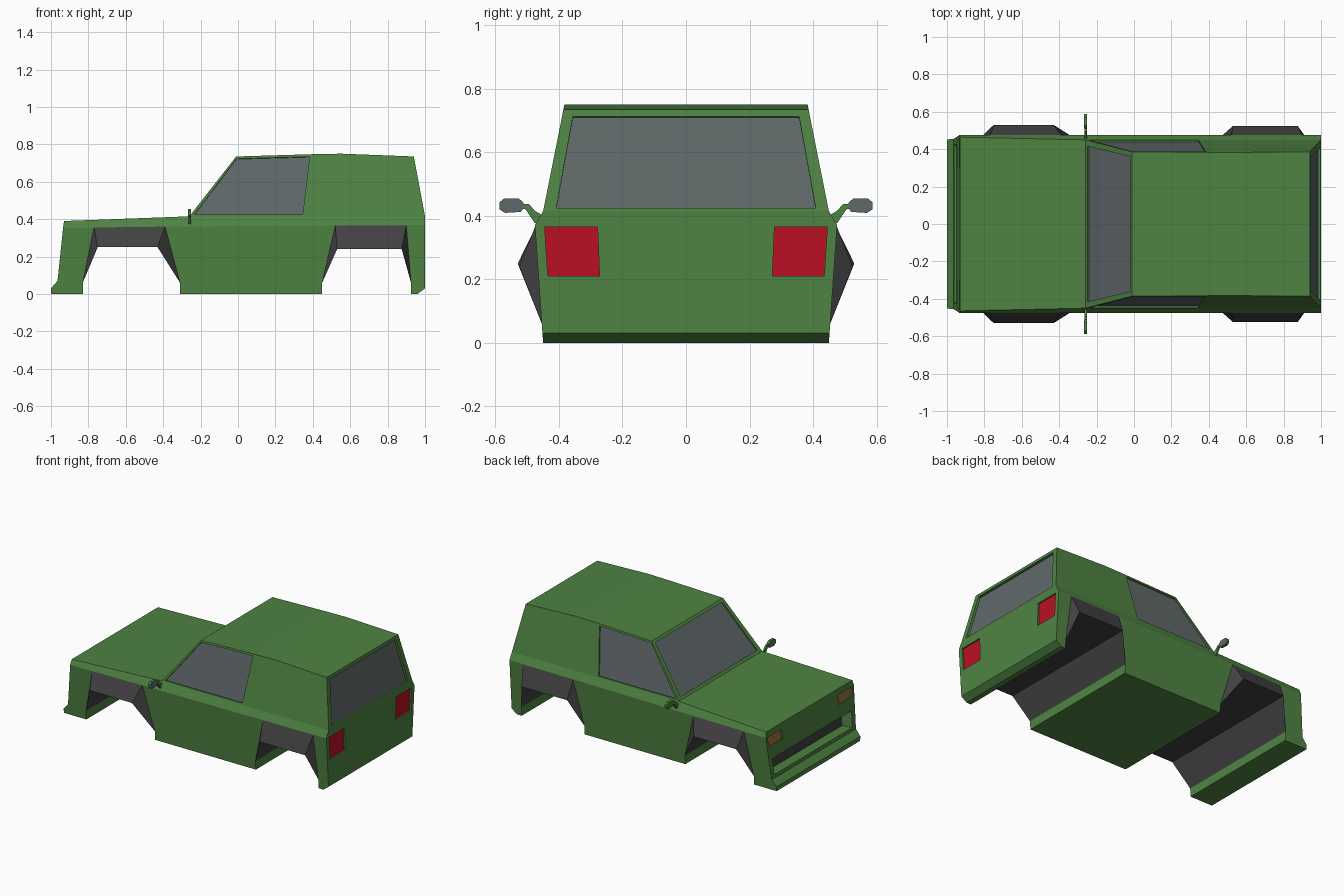
import bpy
import bmesh
from mathutils import Vector

cube = bpy.data.objects.get("Cube")
if cube:
    bpy.data.objects.remove(cube, do_unlink=True)


def material(name, rgb):
    m = bpy.data.materials.new(name)
    m.use_nodes = True
    m.diffuse_color = (*rgb, 1)
    m.node_tree.nodes["Principled BSDF"].inputs["Base Color"].default_value = (*rgb, 1)
    return m


MATS = [
    material("green paint", (0.078, 0.228, 0.055)),
    material("grey glass", (0.118, 0.14, 0.143)),
    material("dark plastic", (0.055, 0.052, 0.055)),
    material("red lamp", (0.5, 0.005, 0.018)),
    material("amber lamp", (0.32, 0.18, 0.04)),
]
GREEN, GLASS, DARK, RED, AMBER = range(5)


def width(z):
    """Half width of the body at height z."""
    if z <= 0.37:
        return 0.45 + 0.07 * z
    if z <= 0.415:
        return 0.476 - 0.58 * (z - 0.37)
    return 0.45 - 0.2 * (z - 0.415)


def side(x, z):
    return Vector((x, -width(z), z))


def face(bm, pts, mat=GREEN):
    bm.faces.new([bm.verts.new(p) for p in pts]).material_index = mat


def strip(bm, pts, mat=GREEN):
    """Bridge a path on the side to the centre plane."""
    for p, q in zip(pts, pts[1:]):
        face(bm, [p, (p.x, 0, p.z), (q.x, 0, q.z), q], mat)


def panel(bm, corners, us, vs, cells, depth):
    """Four-cornered panel cut in a grid, with some cells sunk and coloured."""
    a, b, c, d = corners
    inward = -(b - a).cross(d - a).normalized() * depth
    us, vs = [0, *us, 1], [0, *vs, 1]

    def at(u, v):
        return a.lerp(b, u).lerp(d.lerp(c, u), v)

    for i in range(len(us) - 1):
        for j in range(len(vs) - 1):
            quad = [at(us[i], vs[j]), at(us[i + 1], vs[j]),
                    at(us[i + 1], vs[j + 1]), at(us[i], vs[j + 1])]
            if (i, j) not in cells:
                face(bm, quad)
                continue
            sunk = [p + inward for p in quad]
            face(bm, sunk, cells[i, j])
            for k in range(4):
                n = (k + 1) % 4
                face(bm, [quad[k], quad[n], sunk[n], sunk[k]])


def prism(bm, pts, x0, x1, end_mat=GREEN):
    """Extrude a (y, z) outline along x."""
    back = [Vector((x0, y, z)) for y, z in pts]
    front = [Vector((x1, y, z)) for y, z in pts]
    face(bm, front, end_mat)
    face(bm, back[::-1])
    for k in range(len(pts)):
        n = (k + 1) % len(pts)
        face(bm, [back[k], back[n], front[n], front[k]])


def finish(bm, name, mirrored=False):
    bmesh.ops.remove_doubles(bm, verts=bm.verts, dist=0.0002)
    mesh = bpy.data.meshes.new(name)
    bm.to_mesh(mesh)
    bm.free()
    for m in MATS:
        mesh.materials.append(m)
    ob = bpy.data.objects.new(name, mesh)
    bpy.context.collection.objects.link(ob)
    if mirrored:
        mod = ob.modifiers.new("mirror", "MIRROR")
        mod.use_axis = (False, True, False)
    return ob


def across(x, z, flip):
    """Pair of points on both sides at one height."""
    p = side(x, z)
    q = Vector((p.x, -p.y, p.z))
    return (q, p) if flip else (p, q)


def cross_panel(name, low, high, us, vs, cells, depth, flip):
    bm = bmesh.new()
    a, b = across(*low, flip)
    d, c = across(*high, flip)
    panel(bm, (a, b, c, d), us, vs, cells, depth)
    finish(bm, name)


# Wheel arch openings: foot, upper corners, foot
front_arch = [side(-0.83, 0.06), side(-0.77, 0.355), side(-0.39, 0.36), side(-0.31, 0.06)]
rear_arch = [side(0.45, 0.06), side(0.52, 0.365), side(0.90, 0.365), side(0.925, 0.06)]

# Lower body sides, floor and bumper edges
bm = bmesh.new()
nose = [side(-0.965, 0.07), side(-1, 0.03), side(-1, 0), side(-0.83, 0), front_arch[0]]
sill = [front_arch[3], side(-0.31, 0), side(0.45, 0), rear_arch[0]]
tail = [rear_arch[3], side(0.925, 0), side(0.96, 0), side(1, 0.03)]
belt_front, belt_rear = side(-0.935, 0.355), side(1, 0.37)
face(bm, nose + front_arch[1:3] + sill + rear_arch[1:3] + tail + [belt_rear, belt_front])
for path in (nose, sill, tail):
    strip(bm, path)
finish(bm, "lower_body", True)

# Shoulder band, bonnet top and nose lip
bm = bmesh.new()
shoulder_rear, cowl, hood_front = side(1, 0.415), side(-0.26, 0.415), side(-0.93, 0.39)
face(bm, [belt_front, belt_rear, shoulder_rear, cowl, hood_front])
strip(bm, [cowl, hood_front, belt_front])
strip(bm, [belt_rear, shoulder_rear])
finish(bm, "hood_and_shoulder", True)

# Roof, cabin sides and side windows
bm = bmesh.new()
roof = [side(0.94, 0.735), side(0.55, 0.75), side(0.395, 0.747), side(-0.01, 0.735)]
pillar = side(0.36, 0.415)
strip(bm, roof)
face(bm, [pillar, shoulder_rear, *roof[:3]])
panel(bm, (cowl, pillar, roof[2], roof[3]), [0.03, 0.975], [0.03, 0.96], {(1, 1): GLASS}, 0.01)
finish(bm, "cabin", True)

# Windshield, rear window, tailgate and nose
cross_panel("windshield", (-0.26, 0.415), (-0.01, 0.735),
            [0.035, 0.965], [0.05, 0.95], {(1, 1): GLASS}, 0.01, True)
cross_panel("rear_window", (1, 0.415), (0.94, 0.735),
            [0.044, 0.956], [0.03, 0.93], {(1, 1): GLASS}, 0.015, False)
cross_panel("tailgate", (1, 0.03), (1, 0.37),
            [0.032, 0.207, 0.793, 0.968], [0.53, 0.985], {(1, 1): RED, (3, 1): RED}, 0.01, False)
cross_panel("grille_panel", (-0.965, 0.07), (-0.949, 0.22),
            [0.04, 0.96], [0.15, 0.87], {(1, 1): DARK}, 0.08, True)
cross_panel("headlight_panel", (-0.949, 0.22), (-0.935, 0.355),
            [0.02, 0.18, 0.82, 0.98], [0.48, 0.97], {(1, 1): AMBER, (3, 1): AMBER}, 0.01, True)

# Flared wheel arches with tunnels through the body
for name, arch, x0, x1, y, z in (("front_arch", front_arch, -0.75, -0.43, -0.53, 0.25),
                                 ("rear_arch", rear_arch, 0.53, 0.875, -0.525, 0.24)):
    bm = bmesh.new()
    a, f, e, d = arch
    b, c = Vector((x0, y, z)), Vector((x1, y, z))
    face(bm, [a, b, f], DARK)
    face(bm, [b, c, e, f], DARK)
    face(bm, [c, d, e], DARK)
    strip(bm, [a, b, c, d], DARK)
    finish(bm, name, True)

# Door mirrors on curved arms
bm = bmesh.new()
prism(bm, [(0.45, 0.4), (0.475, 0.375), (0.505, 0.42), (0.53, 0.425),
           (0.53, 0.437), (0.495, 0.437), (0.475, 0.415)], -0.264, -0.252)
finish(bm, "mirror_arms", True)
bm = bmesh.new()
prism(bm, [(0.52, 0.412), (0.57, 0.409), (0.587, 0.42), (0.587, 0.443),
           (0.572, 0.455), (0.527, 0.455), (0.511, 0.44), (0.511, 0.425)],
      -0.268, -0.25, GLASS)
finish(bm, "mirror_heads", True)
